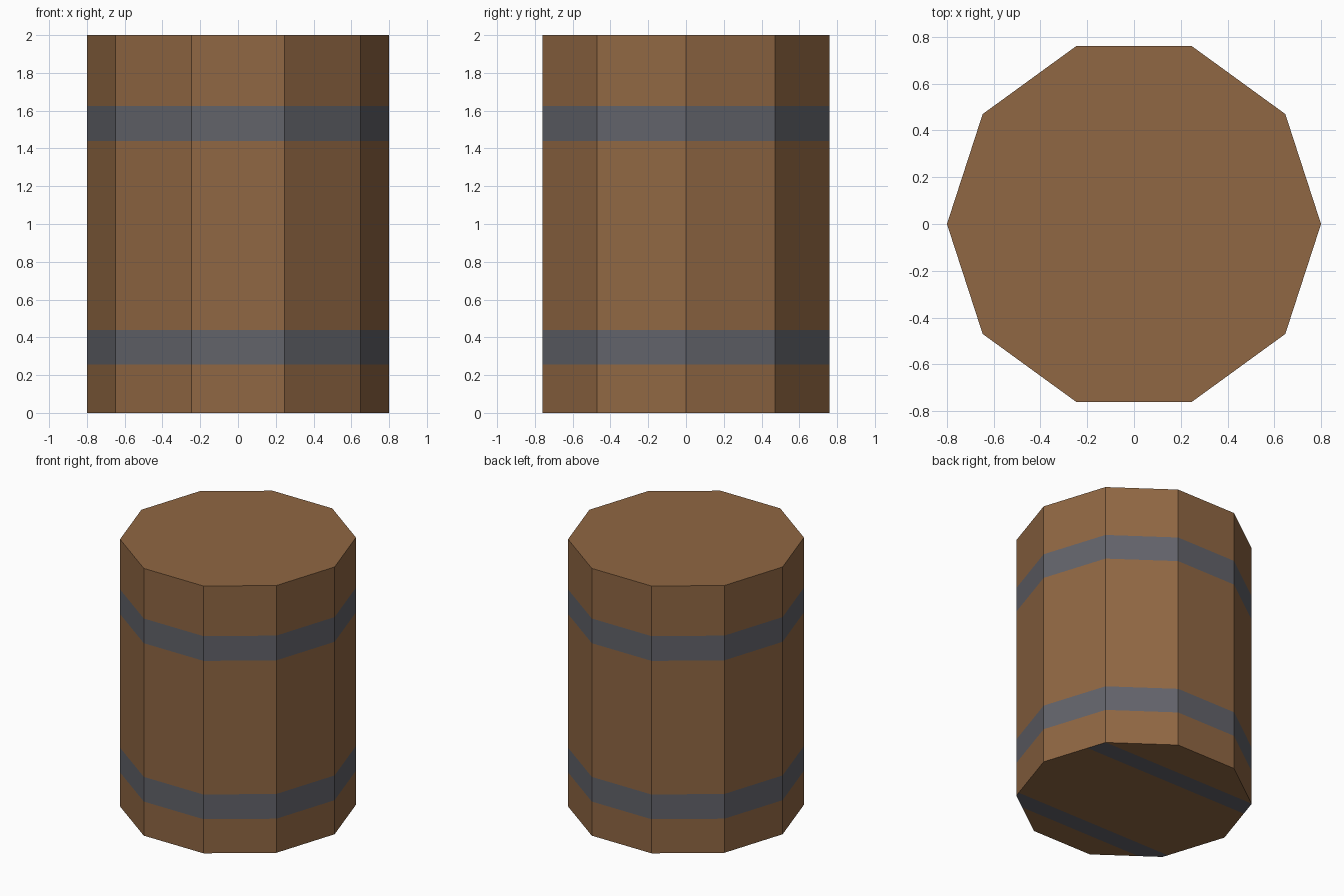
import bpy, bmesh, math
from mathutils import Vector

if "Cube" in bpy.data.objects:
    bpy.data.objects.remove(bpy.data.objects["Cube"])

RADIUS, HEIGHT, SIDES = 0.8, 2.0, 10
HOOPS = [(0.255, 0.44), (1.44, 1.625)]            # heights on the sides
BOTTOM_STRIPES = [(-0.567, -0.43), (0.334, 0.472)]  # y ranges underneath


def srgb(r, g, b):
    lin = lambda c: ((c / 255 + 0.055) / 1.055) ** 2.4
    return (lin(r), lin(g), lin(b), 1.0)


def material(name, colour):
    m = bpy.data.materials.new(name)
    m.diffuse_color = colour
    m.use_nodes = True
    m.node_tree.nodes["Principled BSDF"].inputs["Base Color"].default_value = m.diffuse_color
    return m


def inside(value, ranges):
    return any(a < value < b for a, b in ranges)


def cut(bm, faces, point, normal):
    geom = set(faces)
    for f in faces:
        geom.update(f.edges)
        geom.update(f.verts)
    bmesh.ops.bisect_plane(bm, geom=list(geom), plane_co=point, plane_no=normal)


# Ten-sided barrel body, extruded from its base outline
bm = bmesh.new()
ring = [bm.verts.new((RADIUS * math.cos(math.tau * i / SIDES),
                      RADIUS * math.sin(math.tau * i / SIDES), 0))
        for i in range(SIDES)]
base = bm.faces.new(ring)
ext = bmesh.ops.extrude_face_region(bm, geom=[base], use_keep_orig=True)
top = [v for v in ext["geom"] if isinstance(v, bmesh.types.BMVert)]
bmesh.ops.translate(bm, verts=top, vec=(0, 0, HEIGHT))
bmesh.ops.recalc_face_normals(bm, faces=bm.faces[:])

# Cut hoop lines around the sides
for z in [z for pair in HOOPS for z in pair]:
    cut(bm, bm.faces[:], Vector((0, 0, z)), Vector((0, 0, 1)))

# Cut the two stripes across the underside only
for y in [y for pair in BOTTOM_STRIPES for y in pair]:
    under = [f for f in bm.faces if f.calc_center_median().z < 0.001]
    cut(bm, under, Vector((0, y, 0)), Vector((0, 1, 0)))

# Colour hoops by height, underside stripes by depth
bm.normal_update()
for f in bm.faces:
    c = f.calc_center_median()
    if c.z < 0.001:
        grey = inside(c.y, BOTTOM_STRIPES)
    else:
        grey = inside(c.z, HOOPS)
    f.material_index = 1 if grey else 0
    f.smooth = False

mesh = bpy.data.meshes.new("barrel")
bm.to_mesh(mesh)
bm.free()
mesh.materials.append(material("brown wood", srgb(144, 103, 67)))
mesh.materials.append(material("grey metal", srgb(98, 99, 106)))
barrel = bpy.data.objects.new("barrel", mesh)
bpy.context.collection.objects.link(barrel)
